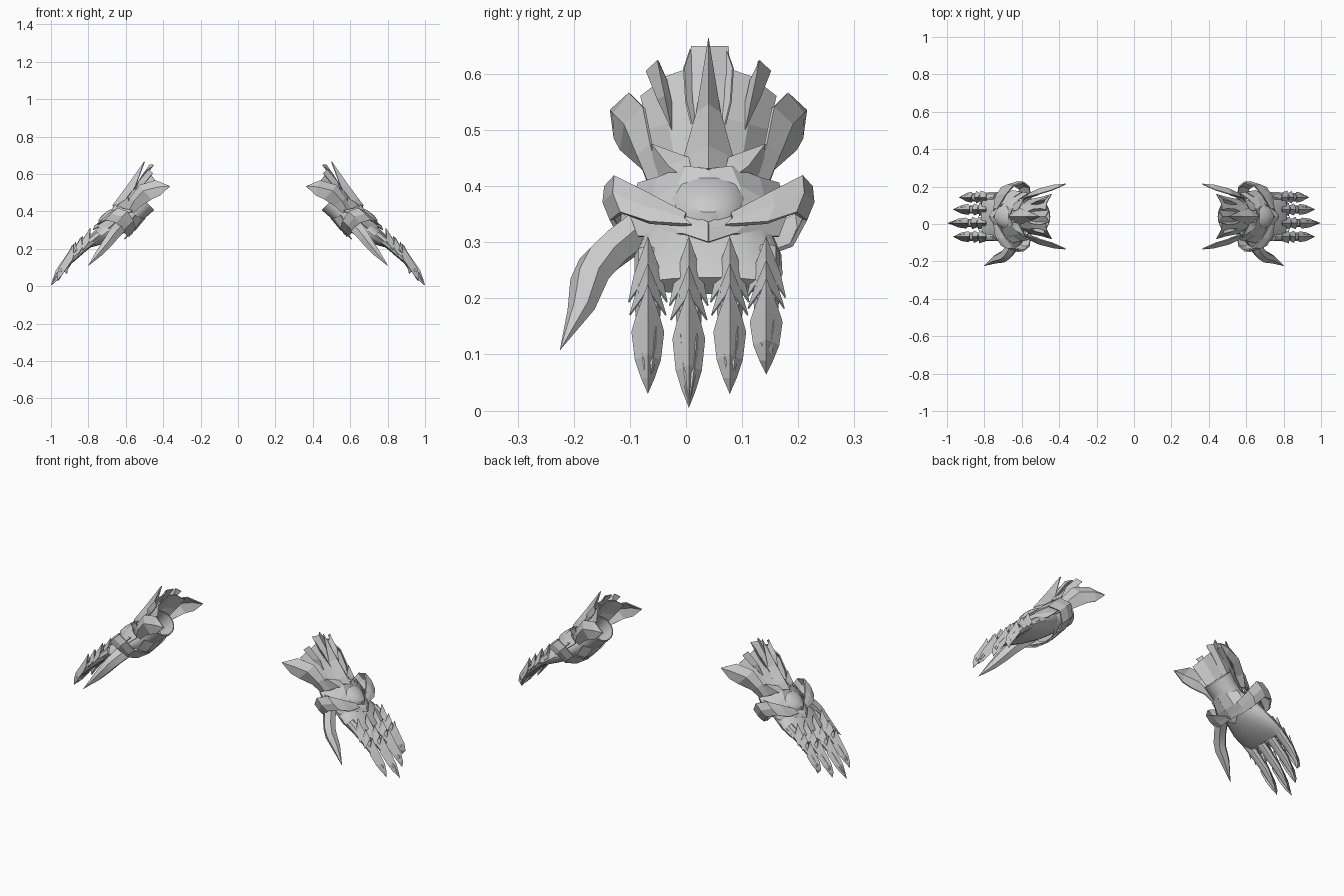
import bpy, bmesh, math

CY = 0.04  # centre line of each hand in y
grey = bpy.data.materials.new("steel_grey")
grey.diffuse_color = (0.6, 0.6, 0.6, 1)


def P(y, z, s):
    """Point from side position y, height z and depth s = x + z."""
    return (s - z, y, z)


def D(d, y, s):
    """Point from distance along the arm d = x - z, side y and depth s = x + z."""
    return ((s + d) / 2, y, (s - d) / 2)


def flip(rows):
    return [[(x, 2 * CY - y, z) for x, y, z in r] for r in rows]


def build(name, rows, closed=False, caps=False, thick=0.0, smooth=False):
    """Skin rows of points into a surface, mirrored for the second hand."""
    bm = bmesh.new()
    grid = [[bm.verts.new(p) for p in r] for r in rows]
    n = len(rows[0])
    for a, b in zip(grid, grid[1:]):
        for i in range(n if closed else n - 1):
            j = (i + 1) % n
            bm.faces.new((a[i], a[j], b[j], b[i]))
    if caps:
        bm.faces.new(grid[0])
        bm.faces.new(grid[-1])
    bmesh.ops.remove_doubles(bm, verts=bm.verts, dist=0.0005)
    bmesh.ops.recalc_face_normals(bm, faces=bm.faces)
    me = bpy.data.meshes.new(name)
    bm.to_mesh(me)
    bm.free()
    ob = bpy.data.objects.new(name, me)
    bpy.context.collection.objects.link(ob)
    me.materials.append(grey)
    if thick:
        m = ob.modifiers.new("thickness", 'SOLIDIFY')
        m.thickness = thick
        m.offset = 0
    ob.modifiers.new("other_hand", 'MIRROR').use_mirror_merge = False
    if smooth:
        bpy.ops.object.select_all(action='DESELECT')
        ob.select_set(True)
        bpy.context.view_layer.objects.active = ob
        bpy.ops.object.shade_smooth_by_angle(angle=math.radians(40))
    return ob


def ring(d, y, s, ry, rs, n):
    return [D(d, y + ry * math.cos(2 * math.pi * i / n),
              s + rs * math.sin(2 * math.pi * i / n)) for i in range(n)]


def pair(name, rows, thick=0.004):
    build(name + "_front", rows, thick=thick)
    build(name + "_back", flip(rows), thick=thick)


# Open forearm cuff and the wrist
cuff = [(0.30, .95, .082, .09), (0.20, .95, .074, .085), (0.12, .95, .075, .09), (0.04, .955, .08, .10),
        (0.04, .955, .074, .093), (0.12, .95, .068, .082), (0.2, .95, .064, .078)]
build("forearm_cuff", [ring(d, CY, s, a, b, 20) for d, s, a, b in cuff], True, smooth=True)

# Palm
palm = [(0.18, .96, .068, .08), (0.25, .965, .085, .085), (0.34, .98, .112, .085), (0.44, .995, .130, .07),
        (0.53, 1.015, .132, .05), (0.58, 1.025, .122, .03)]
build("palm", [ring(d, CY, s, a, b, 18) for d, s, a, b in palm], True, True, smooth=True)

# Thumb
thumb = [(.26, -.05, .95, .045, .06), (.35, -.115, .945, .046, .055), (.40, -.148, .94, .042, .05),
         (.46, -.172, .93, .034, .044), (.56, -.187, .92, .024, .032), (.696, -.225, .91, 0, 0)]
build("thumb", [ring(*t, 6) for t in thumb], True, smooth=True)

# Arched fingers with three overlapping ridged plates, the last one a claw
for k, (y, tip, st) in enumerate([(-.068, .03, .995), (.005, .005, 1.003),
                                  (.078, .03, .99), (.143, .065, .98)]):
    L = .31 - tip
    body = []
    for t, s, w, h in [(.12, 1.015, .024, .035), (.35, 1.03, .024, .03), (.6, 1.035, .021, .024),
                       (.82, 1.025, .012, .016), (.98, st + .005, .001, .001)]:
        z = .31 - t * L
        body.append(ring(s - 2 * z, y, s, w, h, 8))
    build(f"finger_{k}", body, True, True, smooth=True)
    plates = [[(0, 1.10, 1.10, 0, 0), (.14, 1.085, 1.035, .024, .03), (.24, 1.075, 1.02, .034, .05)],
              [(.17, 1.10, 1.10, 0, 0), (.25, 1.09, 1.04, .020, .03), (.34, 1.08, 1.025, .032, .045)],
              [(.30, 1.105, 1.105, 0, 0), (.40, 1.09, 1.045, .020, .03), (.50, 1.08, 1.025, .028, .03),
               (.75, 1.055, 1.01, .022, .01), (.9, 1.025, 1.0, .011, 0), (1.0, st, st, 0, 0)]]
    for j, rows in enumerate(plates):
        pts = []
        for t, sr, se, w, drop in rows:
            z = .31 - t * L
            pts.append([P(y - w, z - drop, se), P(y, z, sr), P(y + w, z - drop, se)])
        build(f"finger_plate_{k}_{j}", pts, thick=.003)

# Faceted dome on the back of the hand
dome = []
for r, s in [(1, 1.05), (.8, 1.078), (.45, 1.10), (0, 1.106)]:
    dome.append([P(CY + .074 * r * math.cos(a), .378 + .056 * r * math.sin(a), s)
                 for a in [2 * math.pi * i / 10 for i in range(10)]])
build("hand_dome", dome, True, smooth=True)

# Scalloped guard plates over the hand
pair("hand_guard", [[P(CY, .335, 1.085), P(-.02, .36, 1.07), P(-.09, .40, 1.0)],
                    [P(CY, .325, 1.09), P(-.035, .335, 1.06), P(-.10, .35, .995)],
                    [P(CY, .30, 1.075), P(-.005, .315, 1.065), P(-.085, .31, 1.0)]])
pair("wrist_guard", [[P(CY, .43, 1.095), P(.0, .435, 1.085), P(-.05, .415, 1.03), P(-.085, .405, .97)],
                     [P(CY, .41, 1.08), P(-.015, .40, 1.075), P(-.06, .375, 1.035), P(-.095, .36, .98)],
                     [P(CY, .38, 1.07), P(-.02, .36, 1.065), P(-.06, .345, 1.035), P(-.095, .34, .985)]])

# Small spikes pointing up the arm
pair("wrist_spike", [[P(-.06, .475, 1.06)] * 3,
                     [P(-.055, .41, .99), P(-.03, .435, 1.075), P(.005, .45, 1.07)],
                     [P(-.05, .40, 1.0), P(-.01, .42, 1.07), P(.01, .43, 1.08)]])

# Tall central spike
build("central_spike", [[P(CY, .665, 1.165)] * 3,
                        [P(.02, .53, 1.08), P(CY, .545, 1.13), P(.06, .53, 1.08)],
                        [P(-.003, .45, 1.06), P(CY, .47, 1.11), P(.083, .45, 1.06)],
                        [P(.0, .43, 1.05), P(CY, .43, 1.10), P(.08, .43, 1.05)]], thick=.005)

# Fan of plates rising behind the spike
build("fan_centre", [[P(.01, .648, 1.10), P(CY, .648, 1.12), P(.075, .648, 1.10)],
                     [P(.006, .585, 1.085), P(CY, .585, 1.10), P(.079, .585, 1.085)],
                     [P(.018, .45, 1.05), P(CY, .45, 1.06), P(.062, .45, 1.05)]], thick=.005)
pair("fan_side", [[P(.015, .612, 1.085), P(-.035, .595, 1.06), P(-.08, .56, 1.0)],
                  [P(.01, .52, 1.07), P(-.03, .51, 1.045), P(-.066, .50, .985)],
                  [P(.015, .43, 1.06), P(-.015, .425, 1.035), P(-.05, .41, .97)]])
pair("fan_blade", [[P(-.07, .605, 1.06), P(-.05, .624, 1.10), P(-.036, .59, 1.07)],
                   [P(-.05, .555, 1.05), P(-.038, .56, 1.09), P(-.027, .55, 1.06)],
                   [P(-.025, .50, 1.05)] * 3])
pair("fan_fin", [[P(.008, .645, 1.10), P(-.004, .61, 1.11)],
                 [P(.010, .56, 1.085), P(.0, .55, 1.09)],
                 [P(.018, .49, 1.06), P(.016, .485, 1.065)]])

# Side wings sweeping back past the cuff
wing = [[(.60, -.045, .41), (.585, -.062, .40), (.56, -.06, .39)],
        [(.575, -.062, .475), (.555, -.085, .455), (.515, -.075, .43)],
        [(.525, -.075, .54), (.505, -.108, .51), (.46, -.115, .465)],
        [(.44, -.10, .565), (.425, -.128, .53), (.415, -.126, .485)],
        [(.365, -.133, .535)] * 3]
pair("side_wing", wing, .006)

# Bands bowed around both sides of the wrist
band = []
for y, d, s, w in [(-.0, .40, 1.08, .02), (-.075, .35, 1.075, .055), (-.125, .29, 1.06, .065),
                   (-.142, .25, .99, .06), (-.118, .265, .91, .055), (-.05, .28, .865, .045), (.03, .30, .85, .015)]:
    band.append([D(d - w, y, s), D(d, y - .003, s + .003), D(d + w, y + .01, s)])
pair("wrist_band", band, .008)

# Pointed plates under the wrist
pair("under_plate", [[D(.13, CY, .86), D(.15, -.01, .875), D(.17, -.045, .93)],
                     [D(.24, CY, .85), D(.24, -.02, .86), D(.24, -.06, .91)],
                     [D(.36, CY, .86), D(.30, -.02, .865), D(.33, -.08, .90)]])
